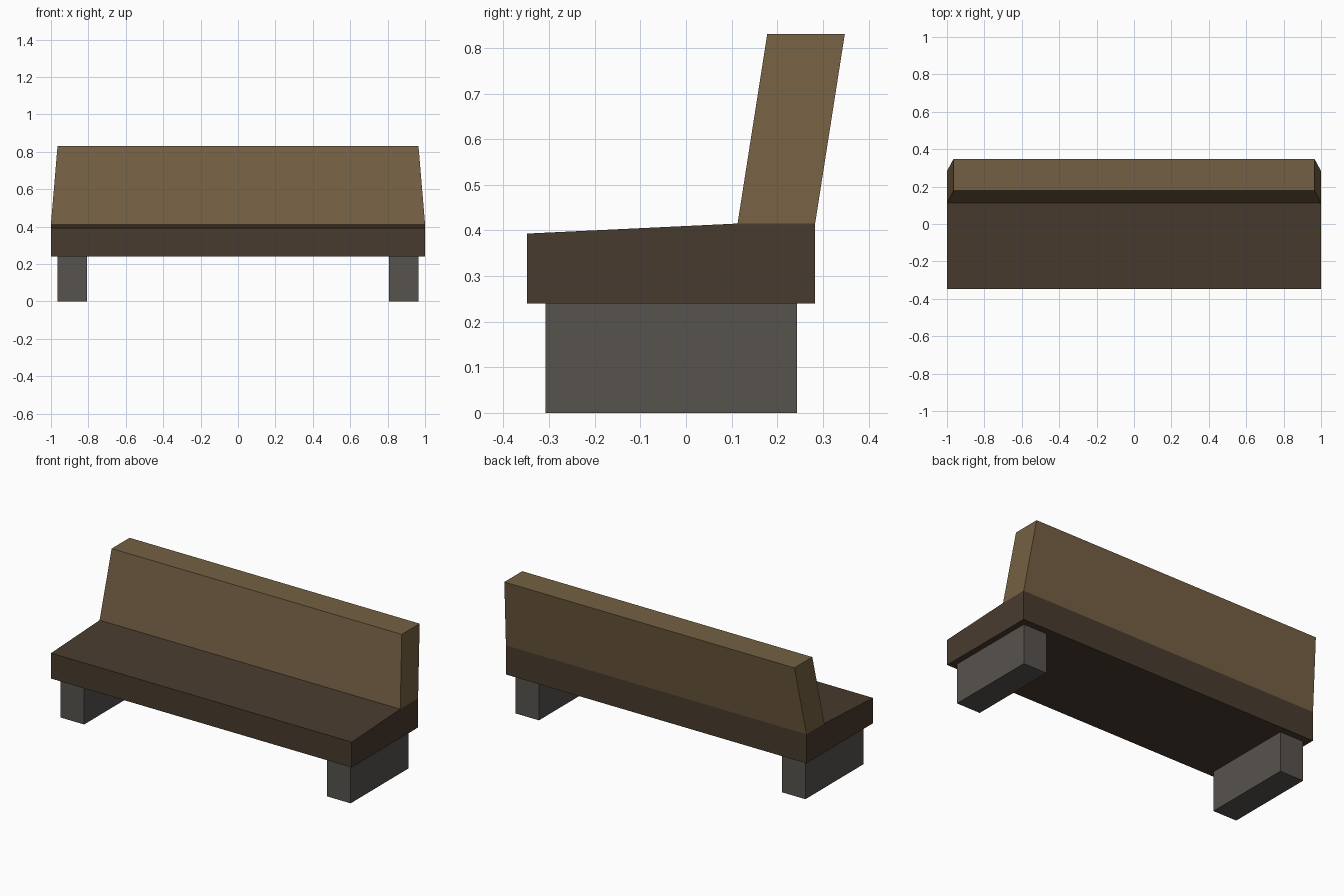
import bpy, bmesh

if "Cube" in bpy.data.objects:
    bpy.data.objects.remove(bpy.data.objects["Cube"])


def material(name, rgb):
    m = bpy.data.materials.new(name)
    m.diffuse_color = (*rgb, 1.0)
    m.use_nodes = True
    m.node_tree.nodes["Principled BSDF"].inputs["Base Color"].default_value = m.diffuse_color
    return m


light_wood = material("light_wood", (0.175, 0.117, 0.056))
dark_wood = material("dark_wood", (0.066, 0.044, 0.027))
stone = material("grey_stone", (0.095, 0.086, 0.076))


def box(name, lo, hi, mat):
    """Box spanning two corners; returns the object so it can be reshaped."""
    mesh = bpy.data.meshes.new(name)
    bm = bmesh.new()
    bmesh.ops.create_cube(bm, size=1.0)
    for v in bm.verts:
        v.co = [lo[i] + (v.co[i] + 0.5) * (hi[i] - lo[i]) for i in range(3)]
    bm.to_mesh(mesh)
    bm.free()
    mesh.materials.append(mat)
    obj = bpy.data.objects.new(name, mesh)
    bpy.context.collection.objects.link(obj)
    return obj


# Two block legs under the ends
for side, x0, x1 in (("left", -0.965, -0.808), ("right", 0.808, 0.965)):
    box(side + "_leg", (x0, -0.308, 0.0), (x1, 0.243, 0.24), stone)

# Seat slab with its top sloping down to the front
seat = box("seat", (-1.0, -0.348, 0.24), (1.0, 0.283, 0.415), dark_wood)
bm = bmesh.new()
bm.from_mesh(seat.data)
# split where the backrest meets the seat, then lower the front edge
bmesh.ops.bisect_plane(bm, geom=bm.verts[:] + bm.edges[:] + bm.faces[:],
                       plane_co=(0, 0.113, 0), plane_no=(0, 1, 0))
for v in bm.verts:
    if v.co.y < -0.3 and v.co.z > 0.3:
        v.co.z = 0.393
bm.to_mesh(seat.data)
bm.free()

# Backrest leaning backwards, narrowing towards the top
back = box("backrest", (-1.0, 0.113, 0.415), (1.0, 0.283, 0.83), light_wood)
for v in back.data.vertices:
    if v.co.z > 0.6:
        v.co.y += 0.065
        v.co.x *= 0.965
